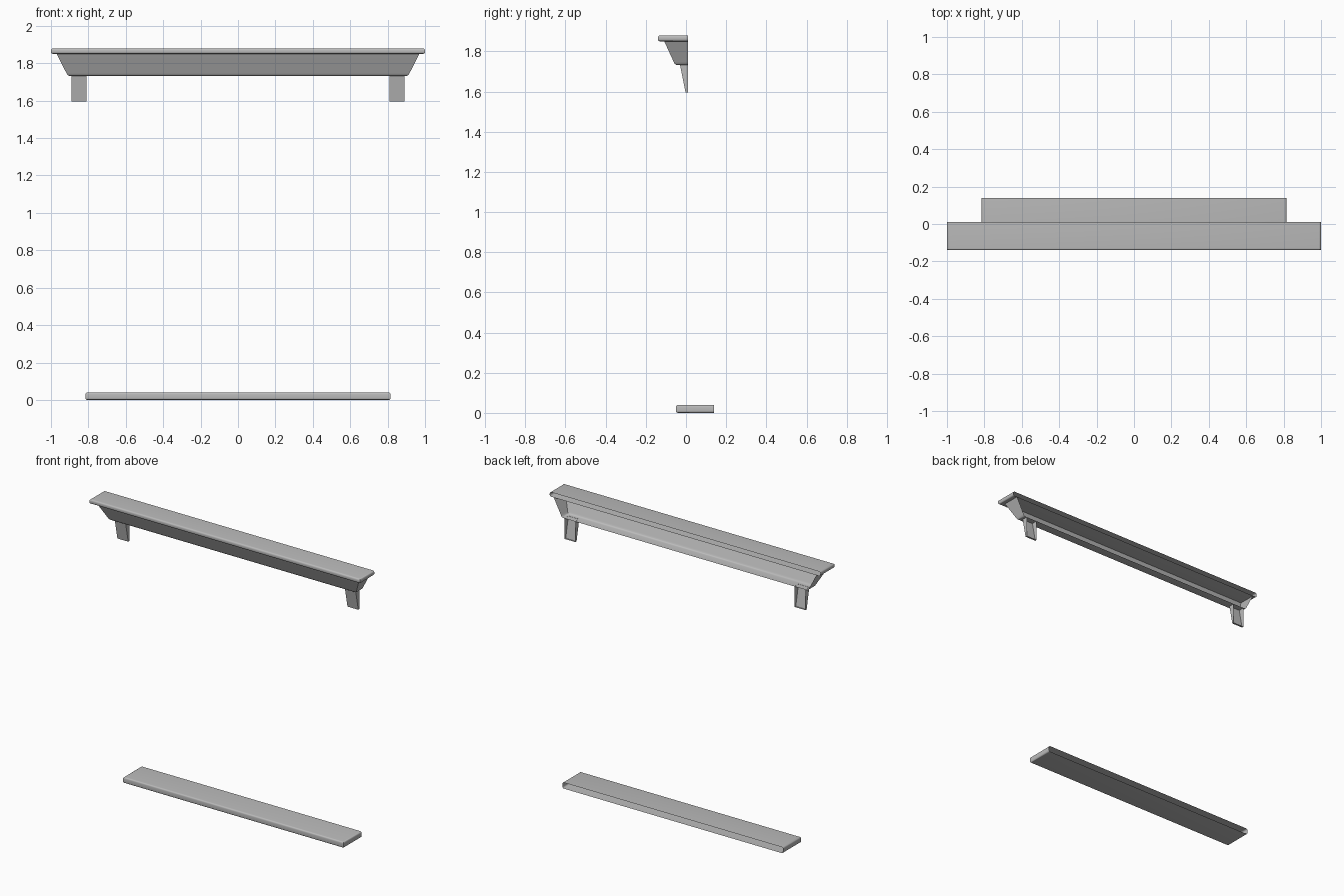
import bpy
import bmesh
from math import sin, cos, pi, radians

cube = bpy.data.objects.get("Cube")
if cube:
    bpy.data.objects.remove(cube, do_unlink=True)

# Single plain stone colour
stone = bpy.data.materials.new("light_grey_stone")
stone.use_nodes = True
GREY = (0.5, 0.5, 0.5, 1)
stone.diffuse_color = GREY
stone.node_tree.nodes["Principled BSDF"].inputs["Base Color"].default_value = GREY


def wrapped_shell(name, rows, back, centre=0, cap_top=True, cap_bottom=True):
    """Open-backed shell: each row (half width, front y, z) wraps left, front, right."""
    bm = bmesh.new()
    rings = []
    for half, front, z in rows:
        corners = [(-half, back), (-half, front), (half, front), (half, back)]
        rings.append([bm.verts.new((centre + x, y, z)) for x, y in corners])
    for upper, lower in zip(rings, rings[1:]):
        for i in range(3):
            bm.faces.new((upper[i], lower[i], lower[i + 1], upper[i + 1]))
    if cap_top:
        bm.faces.new(rings[0])
    if cap_bottom:
        bm.faces.new(rings[-1][::-1])
    # rings run from top to bottom, so the top cap must face up
    bm.normal_update()
    if cap_top:
        for f in bm.faces:
            if f.normal.z < -0.99 and f.calc_center_median().z > rows[-1][2] + 0.001:
                f.normal_flip()
    mesh = bpy.data.meshes.new(name)
    bm.to_mesh(mesh)
    bm.free()
    mesh.materials.append(stone)
    obj = bpy.data.objects.new(name, mesh)
    bpy.context.collection.objects.link(obj)
    bpy.ops.object.select_all(action="DESELECT")
    obj.select_set(True)
    bpy.context.view_layer.objects.active = obj
    bpy.ops.object.shade_smooth_by_angle(angle=radians(30))
    return obj


def rounded_rows(half, front, bottom, top, r, steps=4):
    """Slab edge rounded at its top and bottom."""
    rows = []
    for z, start in ((top - r, pi / 2), (bottom + r, 0)):
        for i in range(steps + 1):
            a = start - i * pi / 2 / steps
            out = r * (1 - cos(a))
            rows.append((half - out, front + out, z + r * sin(a)))
    return rows


# Slabs
wrapped_shell("top_ledge", rounded_rows(1.0, -0.14, 1.85, 1.88, 0.011), 0.01)
wrapped_shell("lower_sill", rounded_rows(0.815, -0.05, 0.0, 0.04, 0.01), 0.14)

# Sloping moulding under the ledge, softened along its lower edge
wrapped_shell("sloped_moulding", [
    (0.97, -0.108, 1.85), (0.917, -0.061, 1.747),
    (0.913, -0.057, 1.739), (0.907, -0.051, 1.734), (0.9, -0.045, 1.732),
], 0.01, cap_top=False)

# Tapered brackets
for side, name in ((1, "left_bracket"), (-1, "right_bracket")):
    wrapped_shell(name, [(0.04, -0.03, 1.733), (0.04, -0.002, 1.595)],
                  0.01, centre=side * 0.85, cap_top=False)
